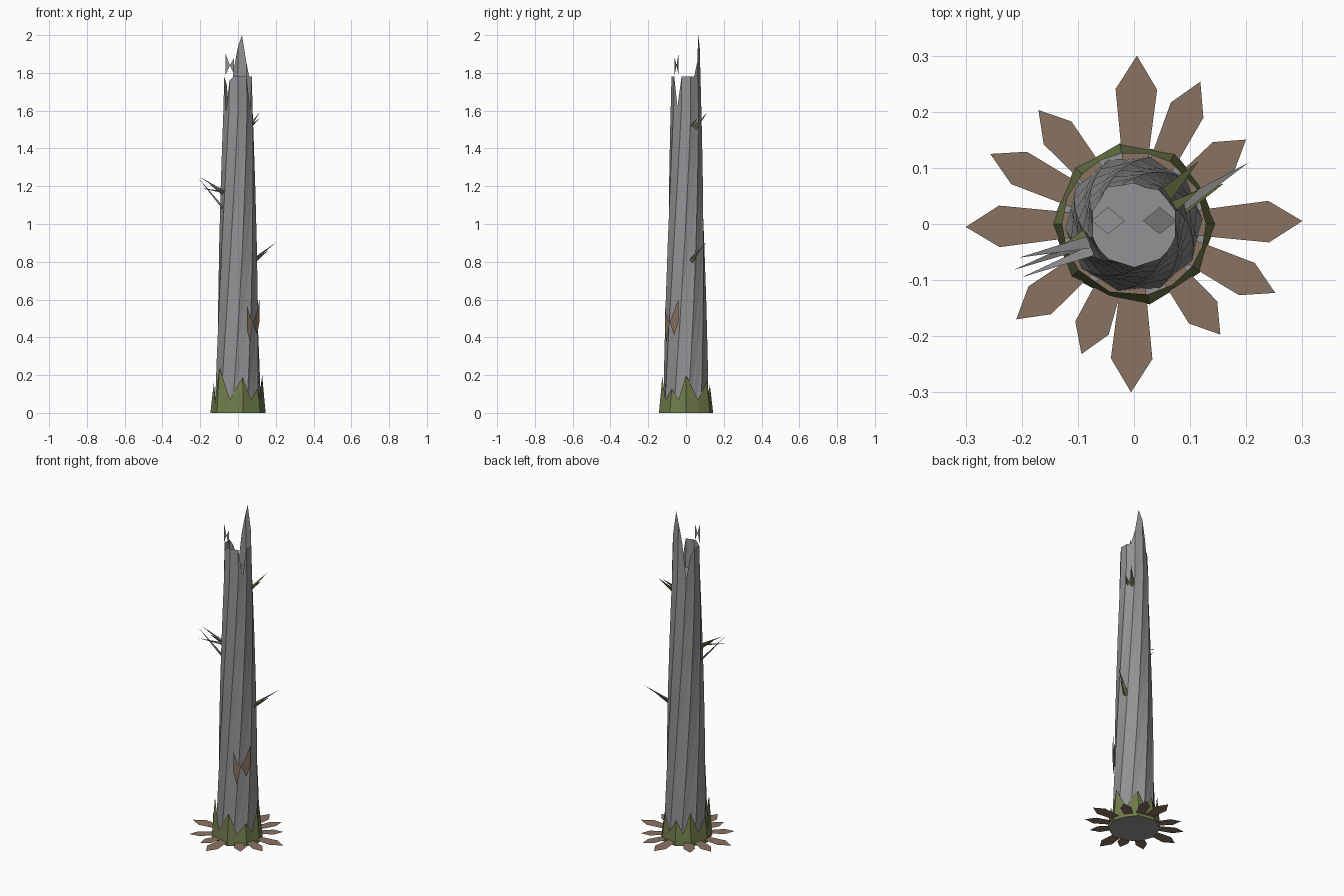
import bpy
from math import sin, cos, radians, pi
from mathutils import Vector

old = bpy.data.objects.get("Cube")
if old:
    bpy.data.objects.remove(old)


def material(name, rgb):
    m = bpy.data.materials.new(name)
    m.use_nodes = True
    m.diffuse_color = (*rgb, 1)
    m.node_tree.nodes["Principled BSDF"].inputs["Base Color"].default_value = (*rgb, 1)
    return m


GREY = material("weathered grey", (0.29, 0.29, 0.30))
GREEN = material("moss green", (0.16, 0.20, 0.07))
BROWN = material("dead leaf brown", (0.25, 0.17, 0.12))


def build(name, verts, faces, mat):
    me = bpy.data.meshes.new(name)
    me.from_pydata([tuple(v) for v in verts], [], faces)
    me.materials.append(mat)
    ob = bpy.data.objects.new(name, me)
    bpy.context.collection.objects.link(ob)
    return ob


def polar(r, deg, z):
    return Vector((r * cos(radians(deg)), r * sin(radians(deg)), z))


# Trunk: fluted tapering shell that twists as it rises, ending in torn teeth
SIDES = 20
STEP = 360 / SIDES
RINGS = [0, 0.3, 0.6, 0.9, 1.2, 1.45, 1.6]
TOOTH = {2: 1.78, 3: 1.86, 4: 2.0, 5: 1.94, 6: 1.82, 7: 1.6, 8: 1.74,
         12: 1.6, 13: 1.76, 18: 1.62}


def trunk_radius(z):
    return 0.123 - 0.026 * z


verts = []
for z in RINGS:
    for i in range(SIDES):
        flute = 1.0 if i % 2 else 0.94
        verts.append(polar(trunk_radius(z) * flute, i * STEP + 50 * (z / 1.6 - 1), z))
for i in range(SIDES):
    z = TOOTH.get(i, 1.78)
    verts.append(polar(trunk_radius(z) * (1.0 if i % 2 else 0.95), i * STEP, z))
faces = []
for k in range(len(RINGS)):
    for i in range(SIDES):
        j = (i + 1) % SIDES
        a, b = k * SIDES, (k + 1) * SIDES
        faces += [(a + i, a + j, b + j), (a + i, b + j, b + i)]
faces.append(tuple(reversed(range(SIDES))))
faces.append(tuple(range((len(RINGS) - 1) * SIDES, len(RINGS) * SIDES)))
build("trunk", verts, faces, GREY)

# Loose splinter above the gap in the rim
build("rim_splinter",
      [(-0.065, -0.04, 1.79), (-0.065, -0.04, 1.9), (-0.043, -0.05, 1.84),
       (-0.02, -0.06, 1.79), (-0.02, -0.06, 1.88)],
      [(0, 2, 1), (2, 3, 4)], GREY)

# Chips lying on the broken top
for side in (-1, 1):
    chip = [(0, -0.024, 0), (0.03, 0, -0.02), (0, 0.024, 0), (-0.03, 0, 0.02)]
    build("top_chip_" + ("left" if side > 0 else "right"),
          [(side * 0.046 + x, y + 0.006, 1.64 + z * max(side, 0)) for x, y, z in chip],
          [(0, 1, 2, 3)], GREY)

# Moss collar: jagged skirt around the foot
PEAKS = [(-79, 0.19), (-36, 0.13), (0, 0.2), (60, 0.17), (100, 0.15),
         (136, 0.2), (180, 0.16), (220, 0.24)]
verts, faces = [], []
for n, (deg, high) in enumerate(PEAKS):
    after = PEAKS[(n + 1) % len(PEAKS)][0]
    mid = deg + ((after - deg) % 360) / 2
    verts += [polar(0.146, deg, 0), polar(0.128, deg, high),
              polar(0.137, mid, 0), polar(0.128, mid, 0.07)]
count = len(verts)
for a in range(0, count, 2):
    b = (a + 2) % count
    faces.append((a, b, b + 1, a + 1))
faces.append(tuple(reversed(range(0, count, 2))))
collar = build("moss_collar", verts, faces, GREEN)
collar.data.materials.append(GREY)
collar.data.polygons[-1].material_index = 1

# Fallen leaves in a ring on the ground
LEAVES = [(89, 0.3), (65, 0.28), (37, 0.25), (1, 0.3), (-26, 0.28), (-52, 0.25),
          (-91, 0.3), (-112, 0.25), (-141, 0.27), (181, 0.3), (154, 0.285), (130, 0.265)]
for n, (deg, length) in enumerate(LEAVES):
    out, side = polar(1, deg, 0), polar(1, deg + 90, 0)
    wide = 0.037 if length > 0.29 else 0.032
    shape = [(0.09, -0.02), (length * 0.8, -wide), (length, 0),
             (length * 0.8, wide), (0.09, 0.02)]
    build(f"ground_leaf_{n + 1}",
          [out * r + side * s + Vector((0, 0, 0.02)) for r, s in shape],
          [(0, 1, 2, 3, 4)], BROWN)

# Pair of bark leaves pressed on the trunk
PINCH = Vector((0.08, -0.086, 0.48))
for label, edge, low, high in (("right", (0.047, -0.112), 0.37, 0.57),
                               ("left", (0.113, -0.04), 0.41, 0.6)):
    x, y = edge
    tip = PINCH.lerp(Vector((x, y, 0.5)), 0.55) * 1.03
    build("bark_leaf_" + label,
          [PINCH, (tip.x, tip.y, low), (x, y, low + 0.07), (x, y, high), (tip.x, tip.y, high - 0.06)],
          [(0, 1, 2, 3, 4)], BROWN)


# Twigs: three-sided spikes
def spike(name, root, tip, width, mat):
    root, tip = Vector(root), Vector(tip)
    axis = (tip - root).normalized()
    u = axis.cross(Vector((0, 0, 1))).normalized()
    v = axis.cross(u)
    ring = [root + (u * cos(a) + v * sin(a) * 0.6) * width
            for a in (pi / 2, pi * 7 / 6, pi * 11 / 6)]
    build(name, ring + [tip], [(0, 1, 3), (1, 2, 3), (2, 0, 3), (2, 1, 0)], mat)


spike("right_twig_upper", (-0.07, -0.03, 1.17), (-0.205, -0.06, 1.25), 0.014, GREY)
spike("right_twig_lower", (-0.075, -0.03, 1.08), (-0.215, -0.082, 1.25), 0.012, GREY)
spike("right_twig_side", (-0.07, -0.045, 1.17), (-0.2, -0.095, 1.19), 0.012, GREY)
spike("right_moss_blade", (-0.06, -0.012, 1.15), (-0.15, -0.055, 1.21), 0.024, GREEN)
spike("left_twig", (0.08, 0.03, 0.81), (0.205, 0.11, 0.905), 0.014, GREY)
spike("left_moss_blade", (0.08, 0.03, 0.8), (0.16, 0.072, 0.86), 0.02, GREEN)
spike("upper_moss_blade", (0.05, 0.045, 1.5), (0.115, 0.112, 1.59), 0.018, GREEN)
spike("upper_moss_blade_small", (0.06, 0.025, 1.51), (0.115, 0.06, 1.56), 0.014, GREEN)
